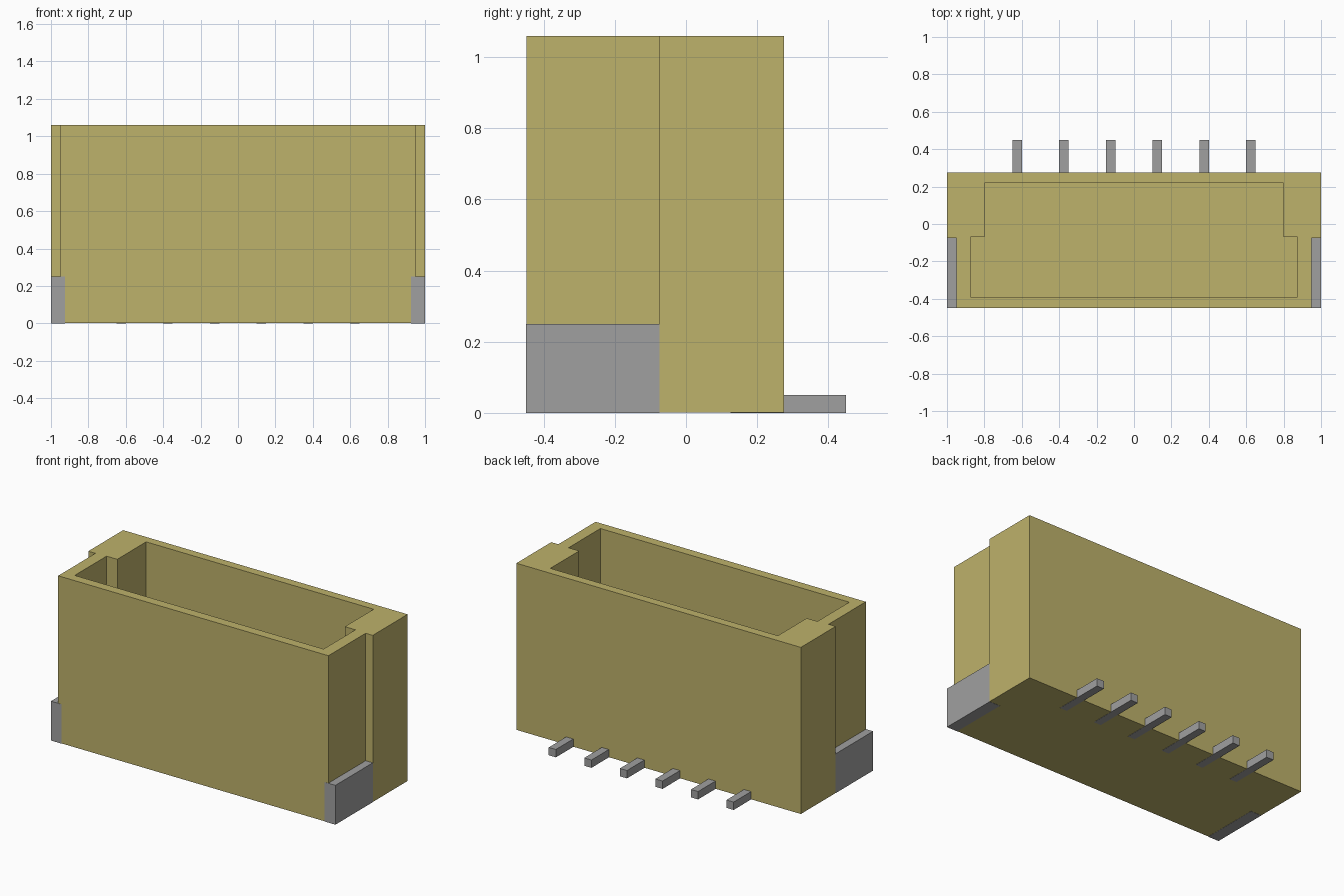
import bpy
import bmesh

if "Cube" in bpy.data.objects:
    bpy.data.objects.remove(bpy.data.objects["Cube"], do_unlink=True)


def make_material(name, color):
    mat = bpy.data.materials.new(name)
    mat.use_nodes = True
    mat.diffuse_color = color
    mat.node_tree.nodes["Principled BSDF"].inputs["Base Color"].default_value = color
    return mat


BEIGE = make_material("beige plastic", (0.515, 0.445, 0.147, 1))
METAL = make_material("grey metal", (0.352, 0.352, 0.352, 1))


def prism(name, outline, z0, z1, mat):
    """Extrude a flat outline from z0 up to z1."""
    bm = bmesh.new()
    base = bm.faces.new([bm.verts.new((x, y, z0)) for x, y in outline])
    top = bmesh.ops.extrude_face_region(bm, geom=[base])["geom"]
    verts = [g for g in top if isinstance(g, bmesh.types.BMVert)]
    bmesh.ops.translate(bm, verts=verts, vec=(0, 0, z1 - z0))
    bmesh.ops.recalc_face_normals(bm, faces=bm.faces)
    mesh = bpy.data.meshes.new(name)
    bm.to_mesh(mesh)
    bm.free()
    mesh.materials.append(mat)
    obj = bpy.data.objects.new(name, mesh)
    bpy.context.collection.objects.link(obj)
    return obj


def stepped(front_half, back_half, front, step, back):
    """Symmetric outline whose half width changes at y = step."""
    right = [(front_half, front), (front_half, step), (back_half, step), (back_half, back)]
    return right + [(-x, y) for x, y in reversed(right)]


def box(name, x0, x1, y0, y1, z0, z1, mat):
    return prism(name, [(x0, y0), (x1, y0), (x1, y1), (x0, y1)], z0, z1, mat)


# Housing: stepped block with an open stepped cavity
housing = prism("housing", stepped(0.95, 1.0, -0.449, -0.075, 0.275), 0.001, 1.06, BEIGE)
cutter = prism("cavity_cutter", stepped(0.875, 0.8, -0.39, -0.07, 0.22), 0.25, 1.3, BEIGE)
cutter.hide_render = True
cut = housing.modifiers.new("cavity", "BOOLEAN")
cut.operation = "DIFFERENCE"
cut.solver = "EXACT"
cut.object = cutter
bpy.context.view_layer.objects.active = housing
bpy.ops.object.modifier_apply(modifier=cut.name)
bpy.data.objects.remove(cutter, do_unlink=True)

# Metal anchor tabs in the front corners
for side, s in (("left", 1), ("right", -1)):
    box(f"anchor_tab_{side}", s * 0.925, s, -0.45, -0.075, 0, 0.25, METAL)

# Row of contact pins running out under the back wall
for i in range(6):
    x = -0.625 + 0.25 * i
    box(f"contact_pin_{i + 1}", x - 0.025, x + 0.025, 0.125, 0.45, 0, 0.05, METAL)
